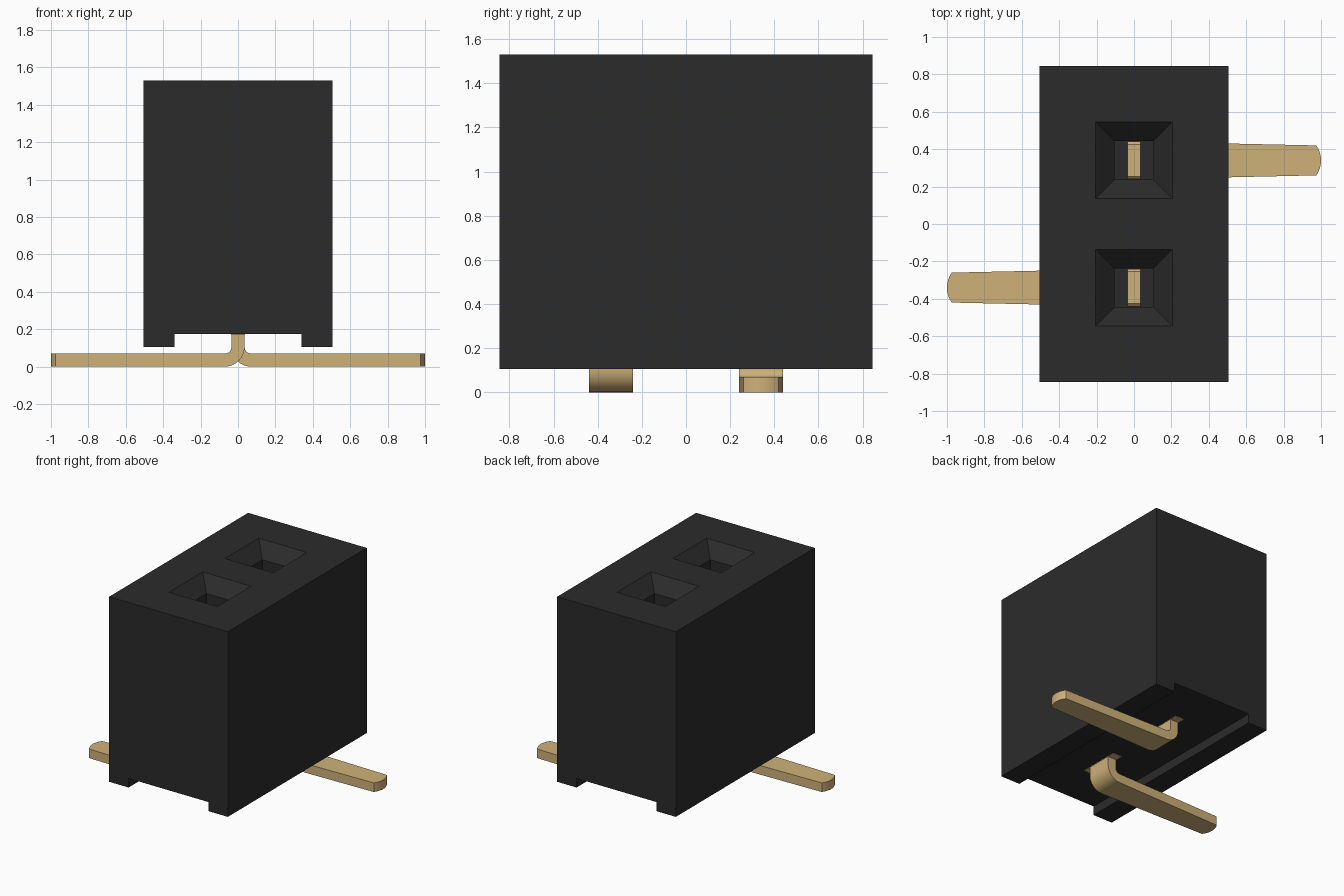
import bpy, bmesh, math

if "Cube" in bpy.data.objects:
    bpy.data.objects.remove(bpy.data.objects["Cube"], do_unlink=True)


def material(name, rgb, rough):
    m = bpy.data.materials.new(name)
    m.use_nodes = True
    m.diffuse_color = (*rgb, 1)
    node = m.node_tree.nodes["Principled BSDF"]
    node.inputs["Base Color"].default_value = (*rgb, 1)
    node.inputs["Roughness"].default_value = rough
    return m


BLACK = material("black plastic", (0.024, 0.024, 0.024), 0.6)
GOLD = material("gold metal", (0.62, 0.44, 0.19), 0.5)


def loft(name, rings, mat):
    """Closed solid through a list of rings with equal point counts."""
    bm = bmesh.new()
    loops = [[bm.verts.new(p) for p in ring] for ring in rings]
    n = len(loops[0])
    for a, b in zip(loops, loops[1:]):
        for i in range(n):
            j = (i + 1) % n
            bm.faces.new((a[i], a[j], b[j], b[i]))
    bm.faces.new(loops[0])
    bm.faces.new(loops[-1])
    bmesh.ops.recalc_face_normals(bm, faces=bm.faces)
    mesh = bpy.data.meshes.new(name)
    bm.to_mesh(mesh)
    bm.free()
    mesh.materials.append(mat)
    obj = bpy.data.objects.new(name, mesh)
    bpy.context.collection.objects.link(obj)
    return obj


def activate(obj):
    bpy.ops.object.select_all(action='DESELECT')
    obj.select_set(True)
    bpy.context.view_layer.objects.active = obj


def square(half, y, z):
    return [(sx * half, y + sy * half, z) for sx, sy in ((-1, -1), (1, -1), (1, 1), (-1, 1))]


# Housing: block with a channel along the underside
W, D, BASE, TOP, CH, CHZ = 0.505, 0.845, 0.105, 1.53, 0.34, 0.175
PITCH = 0.34
profile = [(-W, BASE), (-CH, BASE), (-CH, CHZ), (CH, CHZ), (CH, BASE), (W, BASE), (W, TOP), (-W, TOP)]
housing = loft("housing", [[(x, y, z) for x, z in profile] for y in (-D, D)], BLACK)

# Funnel-shaped sockets cut into the top
for y in (-PITCH, PITCH):
    cutter = loft("socket_cutter", [square(0.205, y, TOP + 0.1), square(0.205, y, TOP),
                                    square(0.103, y, TOP - 0.1), square(0.103, y, 0.8)], BLACK)
    cutter.hide_render = True
    activate(housing)
    mod = housing.modifiers.new("socket", 'BOOLEAN')
    mod.operation = 'DIFFERENCE'
    mod.solver = 'EXACT'
    mod.object = cutter
    bpy.ops.object.modifier_apply(modifier=mod.name)
    bpy.data.objects.remove(cutter, do_unlink=True)


# Pins: flat strip rising into the socket, bent at the foot, with a tapered leg
T, RI = 0.035, 0.035                       # half thickness, inner bend radius
CX, CZ, RO = T + RI, 2 * T + RI, RI + 2 * T  # bend centre and outer radius


def strip_ring(outer, inner, half):
    return [(outer[0], PITCH - half, outer[1]), (inner[0], PITCH - half, inner[1]),
            (inner[0], PITCH + half, inner[1]), (outer[0], PITCH + half, outer[1])]


def make_pin(name, turn):
    rings = [strip_ring((-T, z), (T, z), w) for z, w in ((0.85, 0.085), (0.835, 0.1))]
    for i in range(9):
        a = math.pi + math.pi / 2 * i / 8
        c, s = math.cos(a), math.sin(a)
        rings.append(strip_ring((CX + RO * c, CZ + RO * s), (CX + RI * c, CZ + RI * s), 0.1))
    # rounded tip
    R = 0.14
    for w in (0.08, 0.06, 0.04, 0.02, 0.004):
        x = 1 - R + math.sqrt(R * R - w * w)
        rings.append(strip_ring((x, 0), (x, 2 * T), w))
    pin = loft(name, rings, GOLD)
    # shoulder seated in the underside of the housing
    shoulder = loft(name + "_shoulder",
                    [[(sx * 0.037, PITCH + sy * 0.16, z) for sx, sy in ((-1, -1), (1, -1), (1, 1), (-1, 1))]
                     for z in (0.172, 0.26)], GOLD)
    for o in (pin, shoulder):
        o.rotation_euler.z = turn
    activate(pin)
    bpy.ops.object.shade_smooth_by_angle(angle=math.radians(30))


make_pin("left_pin", 0)
make_pin("right_pin", math.pi)
